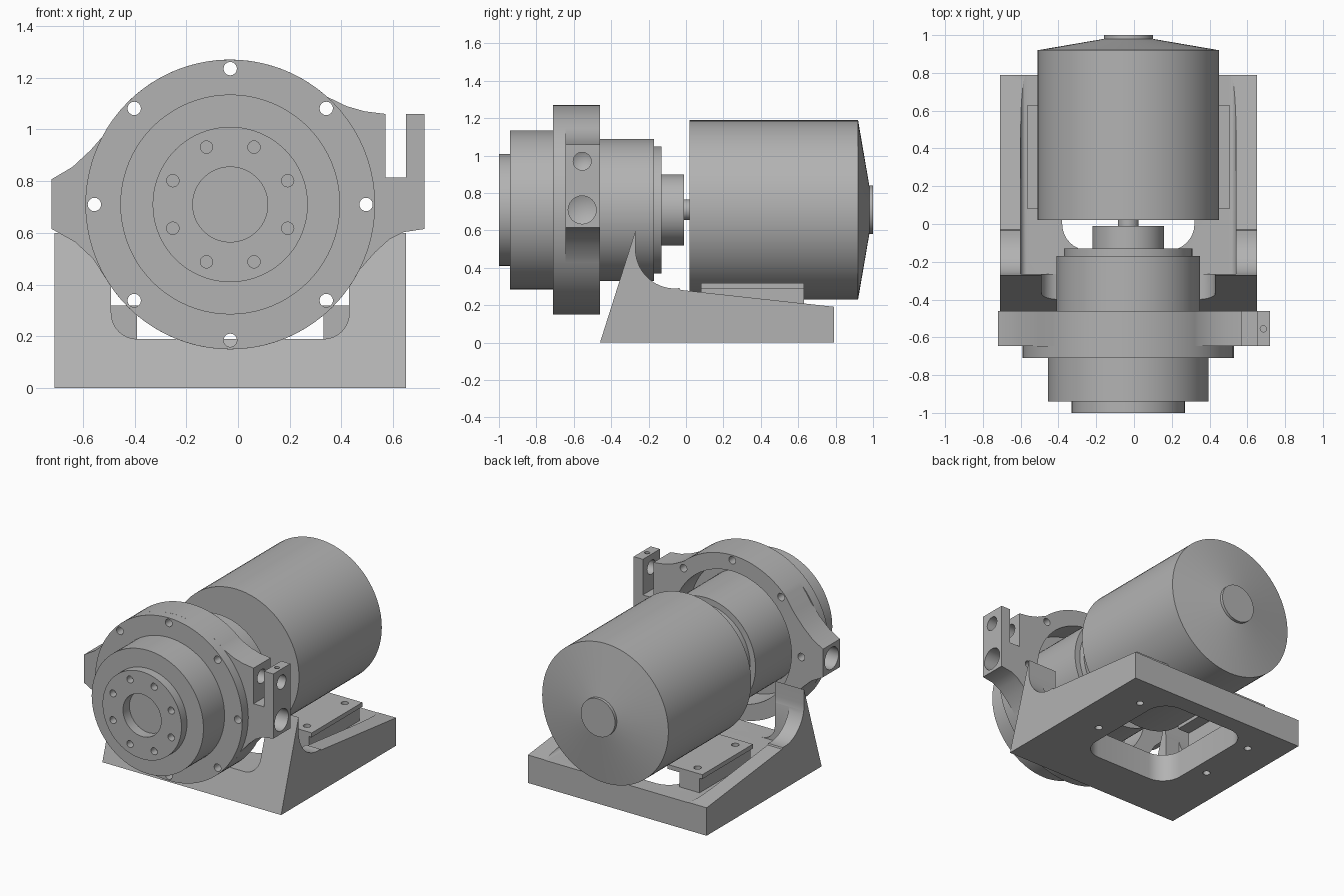
import bpy, bmesh
from math import sin, cos, radians, pi
from mathutils import Vector

if "Cube" in bpy.data.objects:
    bpy.data.objects.remove(bpy.data.objects["Cube"], do_unlink=True)

CX, CZ = -0.03, 0.71      # drive axis, parallel to y

grey = bpy.data.materials.new("machined_grey")
grey.use_nodes = True
grey.diffuse_color = (0.45, 0.45, 0.45, 1)
grey.node_tree.nodes["Principled BSDF"].inputs["Base Color"].default_value = (0.45, 0.45, 0.45, 1)


def finish(bm, name):
    bmesh.ops.recalc_face_normals(bm, faces=bm.faces)
    mesh = bpy.data.meshes.new(name)
    bm.to_mesh(mesh)
    bm.free()
    mesh.materials.append(grey)
    obj = bpy.data.objects.new(name, mesh)
    bpy.context.collection.objects.link(obj)
    return obj


def add_prism(bm, outline, axis, lo, hi, tip=0):
    """Extrude a 2D outline along an axis, with an optional drill point."""
    place = {"x": lambda a, b: (lo, a, b),
             "y": lambda a, b: (a, lo, b),
             "z": lambda a, b: (a, b, lo)}[axis]
    face = bm.faces.new([bm.verts.new(place(a, b)) for a, b in outline])
    out = bmesh.ops.extrude_face_region(bm, geom=[face])["geom"]
    shift = Vector([hi - lo if k == axis else 0 for k in "xyz"])
    bmesh.ops.translate(bm, vec=shift, verts=[g for g in out if isinstance(g, bmesh.types.BMVert)])
    if tip:
        end = [g for g in out if isinstance(g, bmesh.types.BMFace)][0]
        centre = bmesh.ops.poke(bm, faces=[end])["verts"]
        bmesh.ops.translate(bm, vec=shift.normalized() * tip, verts=centre)


def prism(name, outline, axis, lo, hi):
    bm = bmesh.new()
    add_prism(bm, outline, axis, lo, hi)
    return finish(bm, name)


def arc(a, b, r, start, end, n):
    angles = [radians(start + (end - start) * i / n) for i in range(n + 1)]
    return [(a + r * cos(t), b + r * sin(t)) for t in angles]


def circle(a, b, r, n=24):
    return arc(a, b, r, 0, 360, n)[:-1]


def rounded(a0, a1, b0, b1, r):
    return (arc(a1 - r, b1 - r, r, 0, 90, 8) + arc(a0 + r, b1 - r, r, 90, 180, 8)
            + arc(a0 + r, b0 + r, r, 180, 270, 8) + arc(a1 - r, b0 + r, r, 270, 360, 8))


def box(a0, a1, b0, b1):
    return [(a0, b0), (a1, b0), (a1, b1), (a0, b1)]


def lathe(name, profile):
    """Spin (radius, y) points about the drive axis."""
    bm = bmesh.new()
    verts = [bm.verts.new((CX + r, y, CZ)) for r, y in profile]
    edges = [bm.edges.new(pair) for pair in zip(verts, verts[1:])]
    bmesh.ops.spin(bm, geom=verts + edges, cent=(CX, 0, CZ), axis=(0, 1, 0),
                   angle=2 * pi, steps=80)
    bmesh.ops.remove_doubles(bm, verts=bm.verts, dist=0.0005)
    return finish(bm, name)


def cut(obj, *prisms):
    """Subtract a set of separate prisms from a part."""
    bm = bmesh.new()
    for p in prisms:
        add_prism(bm, *p)
    cutter = finish(bm, "cutter")
    cutter.hide_render = True
    mod = obj.modifiers.new("cut", "BOOLEAN")
    mod.operation, mod.solver, mod.object = "DIFFERENCE", "EXACT", cutter
    bpy.context.view_layer.objects.active = obj
    bpy.ops.object.modifier_apply(modifier=mod.name)
    bpy.data.objects.remove(cutter, do_unlink=True)


def bolt_circle(radius, hole, first, y0, y1):
    return [(circle(CX + radius * cos(t), CZ + radius * sin(t), hole, 16), "y", y0, y1)
            for t in [radians(first + 45 * i) for i in range(8)]]


# Reducer: output hub, drum, flange and rear barrel
reducer = lathe("gear_reducer", [
    (0, -0.93), (0.145, -0.93), (0.145, -1), (0.30, -1), (0.30, -0.94), (0.425, -0.94),
    (0.425, -0.71), (0.56, -0.71), (0.56, -0.645), (0.38, -0.645), (0.38, -0.17),
    (0.34, -0.17), (0.34, -0.13), (0, -0.13)])
cut(reducer, *bolt_circle(0.24, 0.024, 22.5, -1.05, -0.95),
    *bolt_circle(0.525, 0.026, 0, -0.8, -0.6))

# Coupling and shaft between reducer and motor
coupling = lathe("input_coupling", [(0, -0.14), (0.19, -0.14), (0.19, -0.01), (0, -0.01)])
shaft = lathe("motor_shaft", [(0, -0.02), (0.055, -0.02), (0.055, 0.03), (0, 0.03)])

# Motor with conical back and end cap
motor = lathe("motor_body", [(0, 0.02), (0.48, 0.02), (0.48, 0.92), (0.13, 0.98),
                             (0.13, 1.0), (0, 1.0)])

# Clamp ring with side arms
clamp_outline = (
    arc(CX, CZ, 0.56, 48, 136, 28)
    + [(-0.5, 1.0), (-0.57, 0.92), (-0.64, 0.855), (-0.72, 0.808), (-0.72, 0.615),
       (-0.63, 0.565), (-0.56, 0.5)]
    + arc(CX, CZ, 0.56, 213, 333, 40)
    + [(0.53, 0.525), (0.585, 0.575), (0.64, 0.603), (0.72, 0.615), (0.72, 1.06),
       (0.65, 1.06), (0.65, 0.815), (0.57, 0.815), (0.57, 1.06), (0.49, 1.07),
       (0.42, 1.09)])
clamp = prism("clamp_ring", clamp_outline, "y", -0.645, -0.46)
cut(clamp, (circle(CX, CZ, 0.45, 80), "y", -0.7, -0.4))
cut(clamp, *bolt_circle(0.525, 0.026, 0, -0.7, -0.4))
cut(clamp, (circle(-0.555, 0.71, 0.075), "x", 0.8, 0.6, 0.03),
    (circle(-0.555, 0.71, 0.075), "x", -0.8, -0.6, 0.03),
    (circle(-0.555, 0.97, 0.048), "x", 0.8, 0.5, 0.025),
    (circle(0.685, -0.555, 0.017, 12), "z", 1.1, 1.03))

# Base: side profile, then pocket, throat, floor opening and screw holes
base_outline = ([(-0.46, 0), (0.79, 0), (0.79, 0.192), (-0.03, 0.282)]
                + arc(-0.06, 0.50, 0.21, 277, 180, 16) + [(-0.27, 0.6)])
base = prism("base_bracket", base_outline, "x", -0.71, 0.65)
cut(base, (rounded(CX - 0.57, CX + 0.57, 0.19, 1.2, 0.035), "y", -0.265, 0.9))
cut(base, (rounded(CX - 0.46, CX + 0.46, 0.19, 1.2, 0.1), "y", -0.6, 0))
cut(base, (rounded(CX - 0.35, CX + 0.35, -0.14, 0.67, 0.14), "z", -0.1, 0.4))

# Motor feet: pedestal and plate on each side, mirrored about the axis
parts = [reducer, coupling, shaft, motor, clamp, base]
screws = [(circle(CX + s * 0.45, y, 0.024, 16), "z", -0.1, 0.5)
          for s in (-1, 1) for y in (0.15, 0.56)]
cut(base, *screws)
for s, side in ((1, "left"), (-1, "right")):
    def span(inner, outer):
        return sorted((CX + s * inner, CX + s * outer))
    pedestal = prism(side + "_pedestal", box(*span(0.36, 0.515), 0.08, 0.63), "z", 0.185, 0.29)
    plate = prism(side + "_foot_plate", box(*span(0.27, 0.535), 0.08, 0.63), "z", 0.29, 0.32)
    for part in (pedestal, plate):
        cut(part, *screws)
        parts.append(part)

# Smooth the round surfaces, keep edges crisp
bpy.ops.object.select_all(action="DESELECT")
for part in parts:
    part.select_set(True)
bpy.context.view_layer.objects.active = base
bpy.ops.object.shade_smooth_by_angle(angle=radians(25))
bpy.ops.object.select_all(action="DESELECT")
